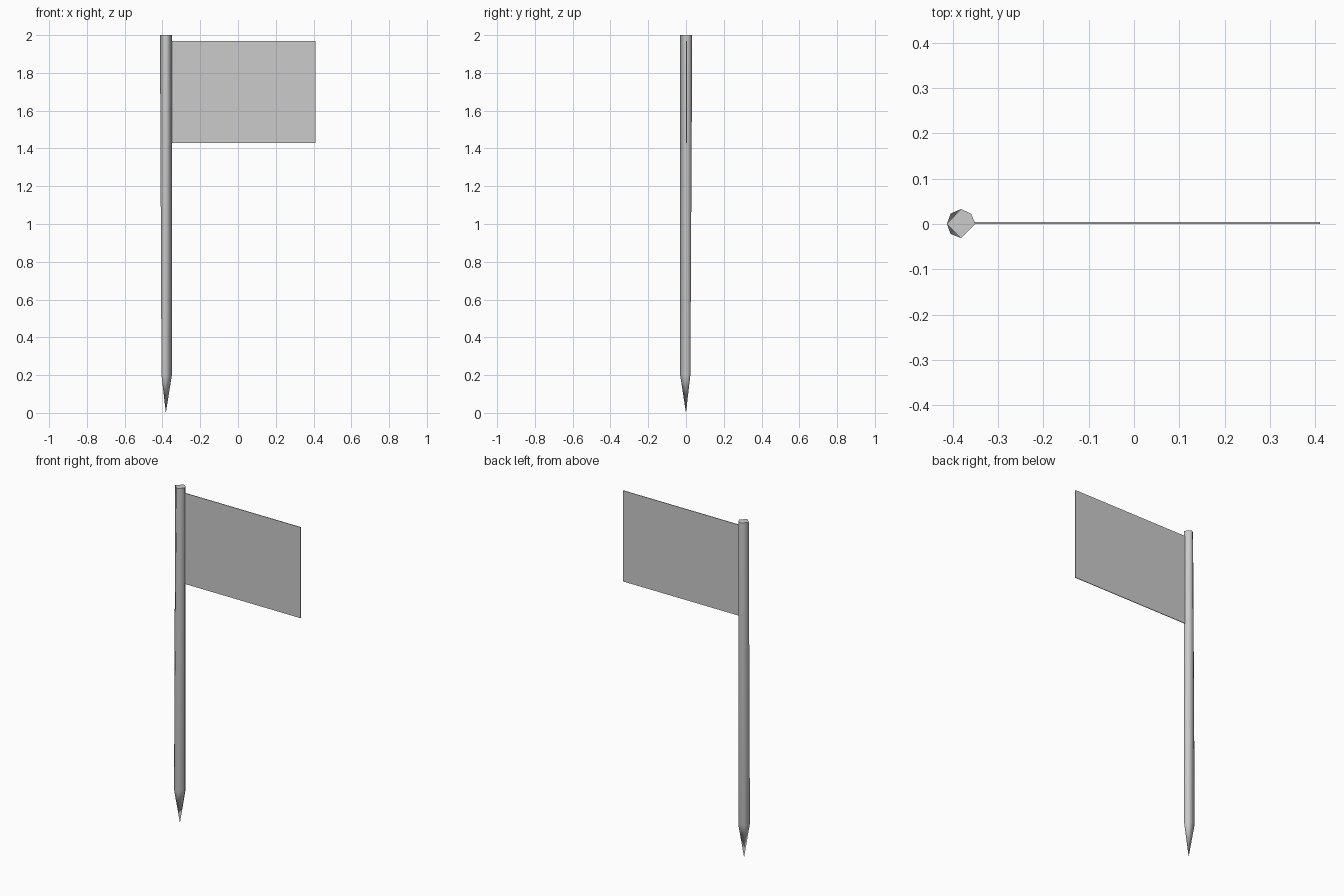
import bpy
import bmesh
import math

if "Cube" in bpy.data.objects:
    bpy.data.objects.remove(bpy.data.objects["Cube"], do_unlink=True)

GREY = (0.6, 0.6, 0.6, 1)
POLE_X = -0.382
TOP, SHOULDER = 2.0, 0.2

grey = bpy.data.materials.new("plain_grey")
grey.use_nodes = True
grey.diffuse_color = GREY
grey.node_tree.nodes["Principled BSDF"].inputs["Base Color"].default_value = GREY


def finish(name, bm):
    mesh = bpy.data.meshes.new(name)
    bmesh.ops.recalc_face_normals(bm, faces=bm.faces)
    bm.to_mesh(mesh)
    bm.free()
    mesh.materials.append(grey)
    obj = bpy.data.objects.new(name, mesh)
    bpy.context.collection.objects.link(obj)
    return obj


# Pole: irregular rough-cut stake, hulled between two rings and a pointed tip
top_ring = [(-0.031, 0), (0, 0.033), (0.022, 0.023), (0.032, 0), (0, -0.031)]
low_ring = [(-0.023, 0.023), (-0.023, -0.022), (0, -0.031), (0.032, 0), (0.022, 0.023)]
bm = bmesh.new()
for ring, z in ((top_ring, TOP), (low_ring, SHOULDER)):
    for x, y in ring:
        bm.verts.new((POLE_X + x, y, z))
bm.verts.new((POLE_X, 0, 0))
bmesh.ops.convex_hull(bm, input=bm.verts)
bmesh.ops.dissolve_limit(bm, angle_limit=0.01, verts=bm.verts, edges=bm.edges)
pole = finish("pole", bm)

bpy.ops.object.select_all(action="DESELECT")
pole.select_set(True)
bpy.context.view_layer.objects.active = pole
bpy.ops.object.shade_smooth_by_angle(angle=math.radians(75))

# Flag: thin flat panel starting at the side of the pole
left, right, low, high = -0.355, 0.411, 1.43, 1.97
bm = bmesh.new()
bmesh.ops.create_cube(bm, size=1)
bmesh.ops.scale(bm, vec=(right - left, 0.004, high - low), verts=bm.verts)
bmesh.ops.translate(bm, vec=((left + right) / 2, 0.002, (low + high) / 2), verts=bm.verts)
finish("flag", bm)
